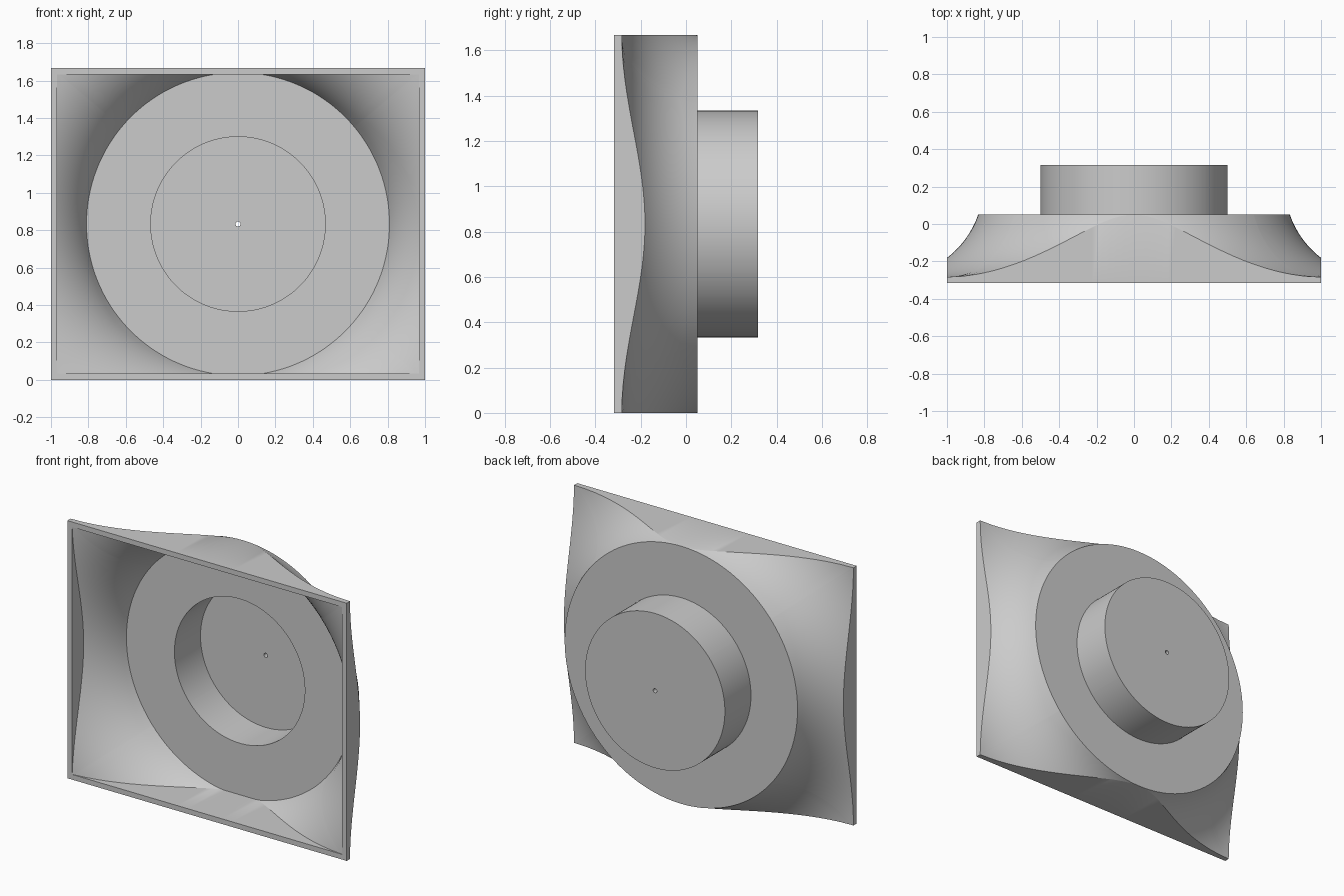
import bpy
import bmesh
from math import sqrt, sin, cos, atan2, pi

cube = bpy.data.objects.get("Cube")
if cube:
    bpy.data.objects.remove(cube)

WALL = 1 / 30
HALF_W, HALF_H = 1.0, 5 / 6
FRONT, BACK, REAR = -0.3167, 0.05, 0.3167
CUP_R, HOLE_R = 0.5, 0.0133
CORNER_R = sqrt(HALF_W ** 2 + HALF_H ** 2)
ARC_R, ARC_Y = 0.4958, 0.2125
STEPS = 14

grey = bpy.data.materials.new("plain grey")
grey.use_nodes = True
colour = (0.6, 0.6, 0.6, 1)
grey.diffuse_color = colour
grey.node_tree.nodes["Principled BSDF"].inputs["Base Color"].default_value = colour

# Even angles, plus the exact corner directions of the outer and inner rectangles
angles = {round(2 * pi * i / 144, 6) for i in range(144)}
for inset in (0, WALL):
    a = atan2(HALF_H - inset, HALF_W - inset)
    angles |= {a, pi - a, pi + a, 2 * pi - a}
angles = sorted(angles)


def flare(angle, inset):
    """Flared wall along one direction, cut off by the rectangle."""
    c, s = max(abs(cos(angle)), 1e-9), max(abs(sin(angle)), 1e-9)
    limit = min((HALF_W - inset) / c, (HALF_H - inset) / s)
    radius, top = ARC_R + inset, BACK - inset
    start = min(CORNER_R - sqrt(radius ** 2 - (ARC_Y - top) ** 2), limit)
    points = [(start, top)]
    for i in range(1, STEPS + 1):
        r = start + (limit - start) * i / STEPS
        y = ARC_Y - sqrt(max(radius ** 2 - (CORNER_R - r) ** 2, 0))
        points.append((r, max(min(y, top), FRONT)))
    points.append((limit, FRONT))
    return points


def shell_profile(angle):
    outer, inner = flare(angle, 0), flare(angle, WALL)
    return [(CUP_R, BACK)] + outer + inner[::-1] + [(CUP_R - WALL, BACK - WALL)]


def cup_profile(angle):
    inside = CUP_R - WALL
    return [(inside, BACK - WALL), (inside, REAR - WALL), (HOLE_R, REAR - WALL),
            (HOLE_R, REAR), (CUP_R, REAR), (CUP_R, BACK)]


def sweep(name, profile):
    """Sweep a profile around the y axis through the middle of the panel."""
    bm = bmesh.new()
    rings = [[bm.verts.new((r * cos(a), y, HALF_H + r * sin(a)))
              for r, y in profile(a)] for a in angles]
    for ring, after in zip(rings, rings[1:] + rings[:1]):
        for i in range(len(ring) - 1):
            bm.faces.new((ring[i], after[i], after[i + 1], ring[i + 1]))
    bmesh.ops.remove_doubles(bm, verts=bm.verts, dist=1e-5)
    bmesh.ops.dissolve_degenerate(bm, edges=bm.edges, dist=1e-5)
    mesh = bpy.data.meshes.new(name)
    bm.to_mesh(mesh)
    bm.free()
    mesh.materials.append(grey)
    obj = bpy.data.objects.new(name, mesh)
    bpy.context.collection.objects.link(obj)
    bpy.ops.object.select_all(action="DESELECT")
    obj.select_set(True)
    bpy.context.view_layer.objects.active = obj
    bpy.ops.object.shade_smooth_by_angle(angle=0.5)


# Flared rectangular housing and the round cup behind it
sweep("flared_housing", shell_profile)
sweep("rear_cup", cup_profile)
